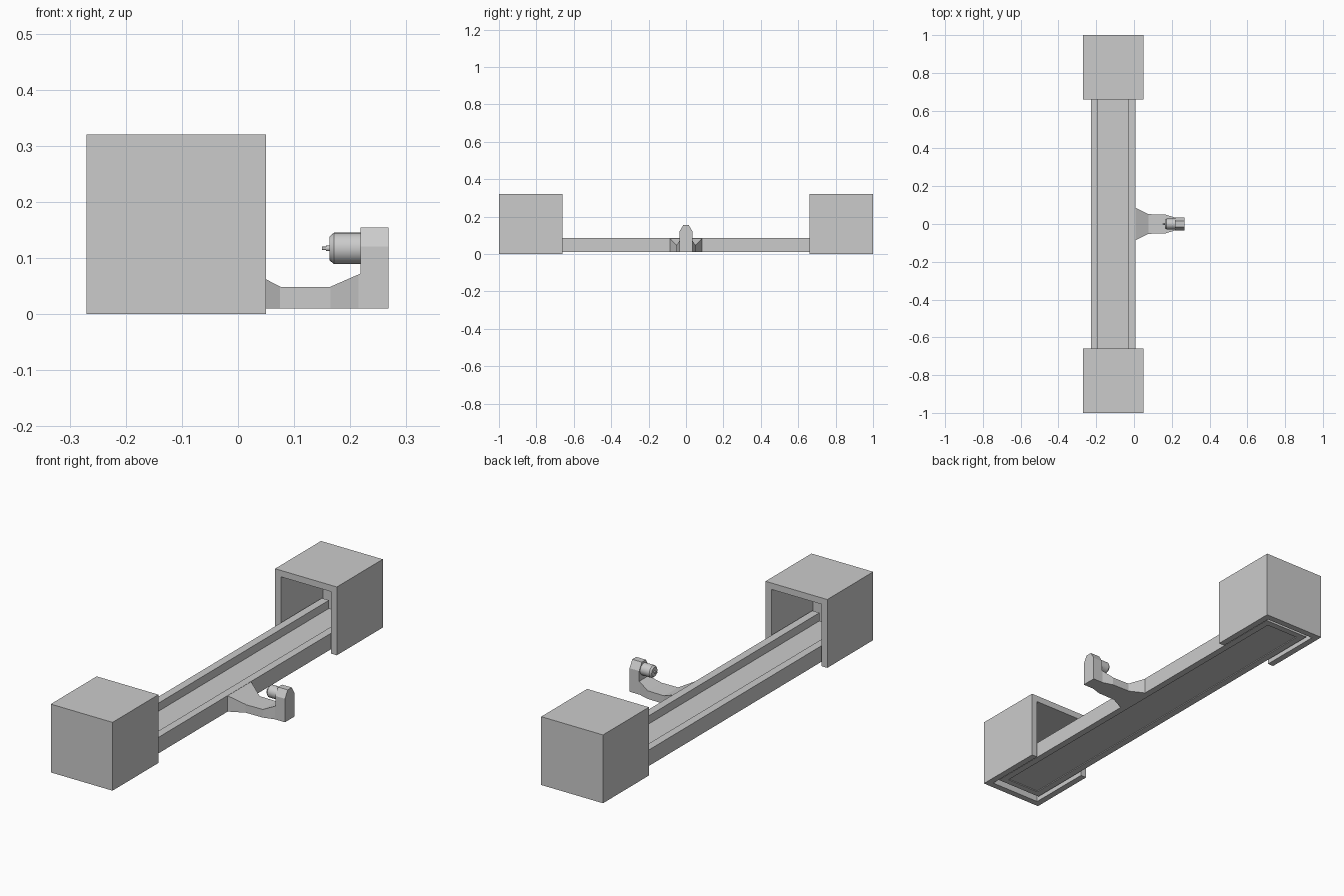
import bpy, bmesh, math
from mathutils import Matrix

cube = bpy.data.objects.get("Cube")
if cube:
    bpy.data.objects.remove(cube, do_unlink=True)

grey = bpy.data.materials.new("plain grey")
grey.use_nodes = True
colour = (0.6, 0.6, 0.6, 1)
grey.diffuse_color = colour
grey.node_tree.nodes["Principled BSDF"].inputs["Base Color"].default_value = colour

CX = -0.11  # centre line of the rail and boxes


def finish(name, bm):
    bmesh.ops.recalc_face_normals(bm, faces=bm.faces)
    mesh = bpy.data.meshes.new(name)
    bm.to_mesh(mesh)
    bm.free()
    mesh.materials.append(grey)
    obj = bpy.data.objects.new(name, mesh)
    bpy.context.collection.objects.link(obj)
    return obj


def extrude(name, points, offset):
    """Closed prism from a planar outline."""
    bm = bmesh.new()
    face = bm.faces.new([bm.verts.new(p) for p in points])
    out = bmesh.ops.extrude_face_region(bm, geom=[face])
    verts = [v for v in out["geom"] if isinstance(v, bmesh.types.BMVert)]
    bmesh.ops.translate(bm, verts=verts, vec=offset)
    return finish(name, bm)


def block(name, x0, x1, y0, y1, z0, z1):
    return extrude(name, [(x0, y0, z0), (x1, y0, z0), (x1, y1, z0), (x0, y1, z0)],
                   (0, 0, z1 - z0))


def cut(obj, cutter, operation="DIFFERENCE"):
    mod = obj.modifiers.new("cut", "BOOLEAN")
    mod.operation = operation
    mod.solver = "EXACT"
    mod.object = cutter
    bpy.context.view_layer.objects.active = obj
    bpy.ops.object.modifier_apply(modifier=mod.name)
    bpy.data.objects.remove(cutter, do_unlink=True)


# Hollow end boxes, open below and towards the middle
for side, name in ((-1, "front_box"), (1, "back_box")):
    ys = sorted((side * 0.66, side * 1.0))
    hollow = sorted((side * 0.6, side * 0.97))
    box = block(name, CX - 0.16, CX + 0.16, *ys, 0, 0.32)
    cut(box, block("hollow", CX - 0.13, CX + 0.13, *hollow, -0.05, 0.29))

# Channel rail with a shallow panel sunk into its underside
half = [(0.117, 0.01), (0.117, 0.085), (0.08, 0.085), (0.08, 0.047)]
profile = half + [(-x, z) for x, z in reversed(half)]
rail = extrude("rail", [(CX + x, -0.945, z) for x, z in profile], (0, 1.89, 0))
cut(rail, block("panel", CX - 0.085, CX + 0.085, -0.915, 0.915, -0.01, 0.014))

# Bracket arm: side profile trimmed by its plan and by its end outline
side_profile = [(0.005, 0.01), (0.268, 0.01), (0.268, 0.154), (0.218, 0.154),
                (0.218, 0.072), (0.163, 0.048), (0.077, 0.048), (0.005, 0.085)]
arm = extrude("bracket_arm", [(x, -0.15, z) for x, z in side_profile], (0, 0.3, 0))
plan = [(0.0, 0.09), (0.075, 0.052), (0.165, 0.05), (0.215, 0.035), (0.3, 0.035)]
plan += [(x, -y) for x, y in reversed(plan)]
cut(arm, extrude("plan", [(x, y, -0.1) for x, y in plan], (0, 0, 0.4)), "INTERSECT")
for s in (-1, 1):
    corner = [(s * 0.035, 0.12), (s * 0.015, 0.154), (s * 0.015, 0.2), (s * 0.06, 0.2), (s * 0.06, 0.12)]
    cut(arm, extrude("corner", [(0.15, y, z) for y, z in corner], (0.2, 0, 0)))

# Turned knob with a small pin, revolved about the x axis
outline = [(0.15, 0), (0.15, 0.003), (0.157, 0.003), (0.157, 0.005), (0.163, 0.005),
           (0.163, 0.021), (0.171, 0.028), (0.22, 0.028), (0.22, 0)]
bm = bmesh.new()
verts = [bm.verts.new((x, 0, r)) for x, r in outline]
edges = [bm.edges.new(pair) for pair in zip(verts, verts[1:])]
bmesh.ops.spin(bm, geom=verts + edges, axis=(1, 0, 0), cent=(0, 0, 0),
               angle=math.tau, steps=32)
bmesh.ops.remove_doubles(bm, verts=bm.verts, dist=0.0001)
bmesh.ops.transform(bm, matrix=Matrix.Translation((0, 0, 0.117)), verts=bm.verts)
knob = finish("knob", bm)
bpy.ops.object.select_all(action="DESELECT")
knob.select_set(True)
bpy.context.view_layer.objects.active = knob
bpy.ops.object.shade_smooth_by_angle(angle=math.radians(30))
